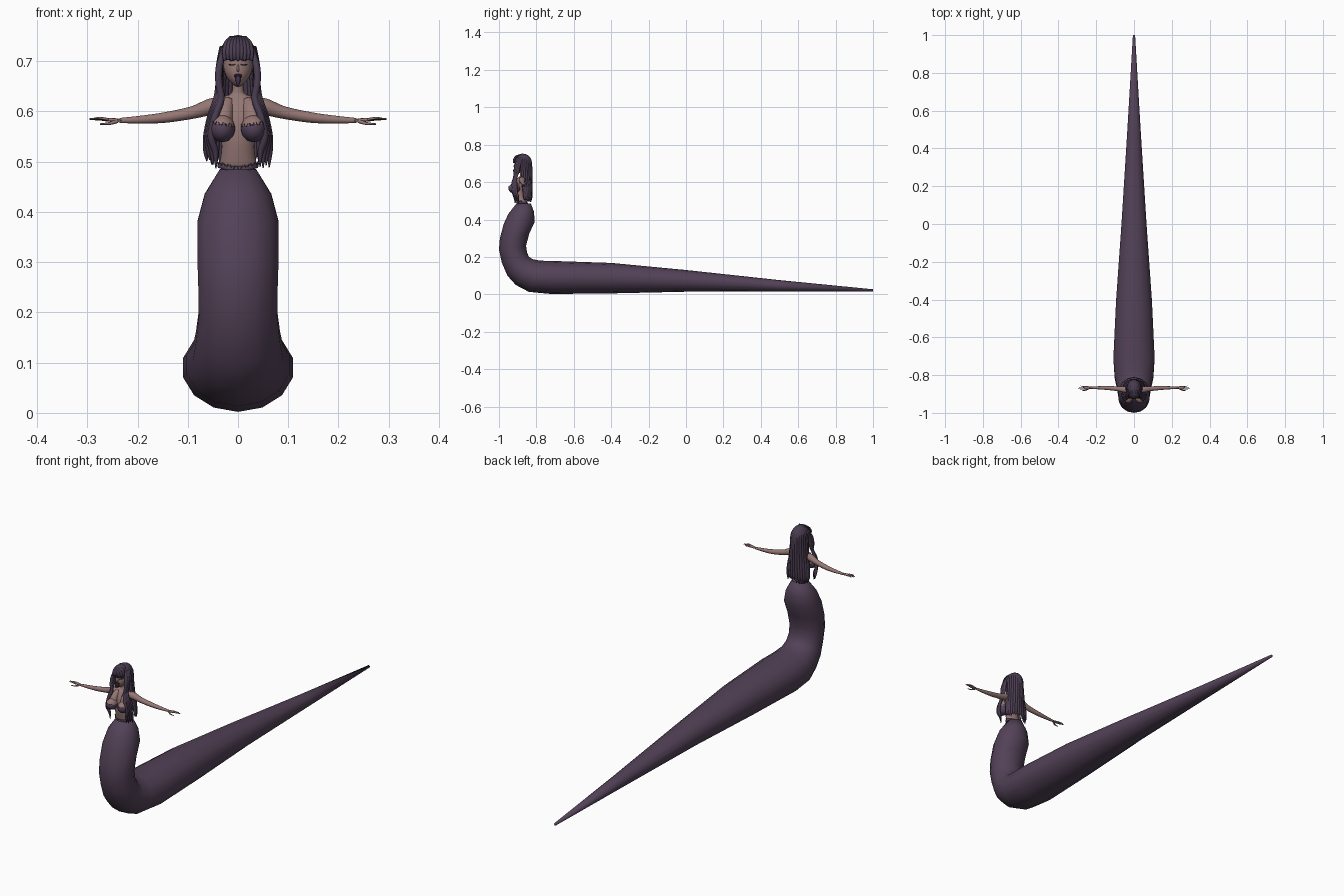
import bpy, bmesh, math, random
from mathutils import Vector, Matrix

random.seed(4)
if "Cube" in bpy.data.objects:
    bpy.data.objects.remove(bpy.data.objects["Cube"])

X, Y, Z = Vector((1, 0, 0)), Vector((0, 1, 0)), Vector((0, 0, 1))


def material(name, r, g, b):
    m = bpy.data.materials.new(name)
    m.use_nodes = True
    m.diffuse_color = (r, g, b, 1)
    m.node_tree.nodes["Principled BSDF"].inputs["Base Color"].default_value = (r, g, b, 1)
    return m


SCALE = material("dusky purple scales", .085, .054, .095)
HAIR = material("dark violet hair", .066, .044, .078)
SKIN = material("muted rose skin", .30, .185, .175)
CLOTH = material("plum cloth", .085, .055, .10)
DARK = material("near black", .015, .01, .018)
TONGUE = material("deep violet tongue", .06, .03, .07)


def finish(name, bm, *mats):
    bmesh.ops.recalc_face_normals(bm, faces=bm.faces)
    me = bpy.data.meshes.new(name)
    bm.to_mesh(me)
    bm.free()
    for m in mats:
        me.materials.append(m)
    me.shade_smooth()
    ob = bpy.data.objects.new(name, me)
    bpy.context.collection.objects.link(ob)
    return ob


def loft(name, rings, sides, mat):
    """Skin a row of ellipses, each given as centre and two half axes."""
    bm = bmesh.new()
    rows = []
    for c, u, v in rings:
        angles = [math.tau * k / sides for k in range(sides)]
        rows.append([bm.verts.new(c + u * math.cos(a) + v * math.sin(a)) for a in angles])
    for a, b in zip(rows, rows[1:]):
        for k in range(sides):
            n = (k + 1) % sides
            bm.faces.new((a[k], a[n], b[n], b[k]))
    bm.faces.new(rows[0])
    bm.faces.new(rows[-1])
    return finish(name, bm, mat)


def smooth_path(points, steps):
    p = [Vector(q) for q in points]
    p = [p[0]] + p + [p[-1]]
    out = []
    for a, b, c, d in zip(p, p[1:], p[2:], p[3:]):
        for k in range(steps):
            t = k / steps
            out.append(b + (c - a) * (t / 2) + (a * 2 - b * 5 + c * 4 - d) * (t * t / 2)
                       + (b * 3 - a - c * 3 + d) * (t ** 3 / 2))
    return out + [p[-1]]


def tube(name, points, mat, ref=Y, flat=1.0, sides=8, steps=4):
    """Tapered tube through (x, y, z, radius) points; ref sets its wide axis."""
    path = smooth_path(points, steps)
    rings = []
    for k, q in enumerate(path):
        t = path[min(k + 1, len(path) - 1)].xyz - path[max(k - 1, 0)].xyz
        u = t.cross(ref).normalized()
        v = u.cross(t).normalized()
        r = max(q.w, .0003)
        rings.append((q.xyz, u * r * flat, v * r))
    return loft(name, rings, sides, mat)


def ball(centre, size, segments=24):
    bm = bmesh.new()
    bmesh.ops.create_uvsphere(bm, u_segments=segments, v_segments=segments // 2 + 4, radius=1,
                              matrix=Matrix.Translation(centre) @ Matrix.Diagonal((*size, 1)))
    return bm


# Serpent tail: front/under point, back/upper point (y, z) and half width
TAIL = [(-.908, .484, -.83, .486, .037), (-.95, .43, -.812, .44, .068),
        (-.975, .375, -.81, .385, .083), (-.995, .3, -.838, .325, .083),
        (-1, .24, -.855, .26, .081), (-.985, .17, -.85, .225, .08),
        (-.955, .1, -.84, .2, .086), (-.91, .05, -.82, .188, .092),
        (-.84, .013, -.78, .18, .105), (-.72, .002, -.7, .178, .112),
        (-.4, .005, -.4, .168, .097), (0, .014, 0, .13, .068),
        (.5, .015, .5, .076, .036), (1, .015, 1, .027, .006)]
rings = []
for y0, z0, y1, z1, w in TAIL:
    low, high = Vector((0, y0, z0)), Vector((0, y1, z1))
    rings.append(((low + high) / 2, (high - low) / 2, X * w))
loft("serpent_tail", rings, 14, SCALE)

# Torso and neck: height, half width, half depth, y
TORSO = [(.488, .039, .028, -.875), (.52, .033, .025, -.885), (.55, .034, .026, -.888),
         (.59, .041, .026, -.885), (.618, .044, .021, -.878), (.63, .028, .016, -.874),
         (.638, .012, .012, -.875), (.67, .011, .011, -.878)]
loft("torso", [(Vector((0, q.w, q.x)), X * q.y, Y * q.z) for q in smooth_path(TORSO, 3)], 24, SKIN)

# Waist band dipping to a point, with stitches along its rim
band = loft("waist_band", [(Vector((0, -.875, z)), X * w, Y * (w - .01))
                           for z, w in ((.488, .04), (.492, .041), (.498, .04))], 24, CLOTH)
for v in band.data.vertices:
    v.co.z -= .011 * (1 - abs(v.co.x) / .041)


def stitches(name, points):
    for k, p in enumerate(points):
        lean = .0015 if k % 2 else -.0015
        tube(name, [(p.x - lean, p.y, p.z - .003, .0008), (p.x + lean, p.y, p.z + .003, .0008)],
             CLOTH, sides=4, steps=1)


rim = []
for k in range(17):
    a = math.pi * (k + .5) / 17
    x = .04 * math.cos(a)
    rim.append(Vector((x, -.876 - .03 * math.sin(a), .498 - .011 * (1 - abs(x) / .041))))
stitches("waist_stitch", rim)

for s, side in ((1, "left"), (-1, "right")):
    # Breast with a cloth cup on its lower part
    bm = ball((s * .031, -.918, .566), (.025, .031, .027), 28)
    for f in bm.faces:
        c = f.calc_center_median()
        f.material_index = int(c.z < .574 + .15 * (abs(c.x) - .03))
    finish(side + "_breast", bm, SKIN, CLOTH)
    edge = []
    for k in range(11):
        a = math.pi * (k + .5) / 11
        x = .031 + .0235 * math.cos(a)
        edge.append(Vector((s * x, -.919 - .0295 * math.sin(a), .575 + .15 * (x - .03))))
    stitches(side + "_cup_stitch", edge)

    # Upper chest slope and arm
    tube(side + "_chest", [(s * .018, -.884, .62, .012), (s * .026, -.9, .6, .017),
                           (s * .03, -.912, .575, .02)], SKIN, ref=X, sides=12)
    tube(side + "_arm", [(s * .025, -.878, .612, .015), (s * .052, -.876, .61, .0165),
                         (s * .09, -.872, .598, .0125), (s * .145, -.868, .588, .0105),
                         (s * .19, -.867, .584, .008), (s * .236, -.867, .582, .005)], SKIN, sides=12)
    # Palm, fingers and thumb
    tube(side + "_palm", [(s * .23, -.867, .582, .005), (s * .245, -.867, .583, .009),
                          (s * .264, -.867, .584, .009)], SKIN, flat=.4)
    for k in range(4):
        y = -.875 + .0052 * k
        reach = (.287, .297, .295, .284)[k]
        tube(side + "_finger", [(s * .258, y, .584, .0027), (s * .275, y, .587 - .001 * k, .0024),
                                (s * reach, y + .001 * k, .586 - .001 * k, .0012)], SKIN, sides=6)
    tube(side + "_thumb", [(s * .24, -.872, .581, .004), (s * .256, -.88, .576, .003),
                           (s * .275, -.882, .575, .0014)], SKIN, sides=6)

    # Closed eye lashes and brows
    for name, z, r in (("_lash", .694, .0011), ("_brow", .703, .0007)):
        tube(side + name, [(s * .005, -.9175, z, r / 2), (s * .011, -.9165, z - .002, r),
                           (s * .018, -.9115, z, r)], DARK, ref=Z, sides=6)

    # Long locks falling over the shoulders
    for k in range(4):
        o = .006 * (k - 1.5)
        j = random.uniform(-.01, .01)
        tube(side + "_front_lock",
             [(s * (.028 + o / 3), -.885 + o, .728, .006), (s * .037, -.9 + o, .69, .007),
              (s * .038, -.906 + o, .655, .007), (s * (.038 + o / 2), -.913 + o / 2, .625, .007),
              (s * (.05 + o / 2), -.918 + o, .59, .007), (s * (.058 + o / 2), -.916 + o, .55, .007),
              (s * (.054 + o), -.908 + o, .52, .006), (s * (.053 + o), -.905 + o, .495 + j, .001)],
             HAIR, ref=X)

# Head narrowing to the chin
bm = ball((0, -.886, .69), (.029, .032, .041), 28)
for v in bm.verts:
    drop = max(0, .69 - v.co.z) / .041
    v.co.x *= 1 - .35 * drop * drop
    v.co.y -= .006 * drop
finish("head", bm, SKIN)
tube("nose", [(0, -.916, .694, .0015), (0, -.92, .684, .0025), (0, -.917, .681, .002)], SKIN, ref=X)
finish("mouth", ball((0, -.9165, .6705), (.0085, .003, .0045), 16), DARK)
tube("tongue", [(0, -.914, .67, .005), (0, -.921, .667, .005), (0, -.922, .658, .0042),
                (0, -.92, .651, .0015)], TONGUE, ref=X, flat=.4)

# Hair cap, open over the face
bm = ball((0, -.873, .706), (.037, .048, .046), 32)
gone = [f for f in bm.faces if f.calc_center_median().z < .708 and f.calc_center_median().y < -.887]
bmesh.ops.delete(bm, geom=gone, context="FACES")
finish("hair_cap", bm, HAIR)

# Blunt fringe
for k in range(9):
    x = .0066 * (k - 4)
    back = 9 * x * x
    tube("fringe_lock", [(x * .5, -.885, .748, .004), (x * .85, -.91 + back, .737, .0055),
                         (x, -.922 + back, .718, .0052),
                         (x, -.923 + back, .701 + .002 * (k % 2), .003)], HAIR, ref=X, flat=.7)

# Long hair down the back
for k in range(15):
    a = math.radians(-95 + 190 * k / 14)
    sn, cs = math.sin(a), math.cos(a)
    end = .495 + random.uniform(-.005, .014)
    tube("back_lock", [(.018 * sn, -.872 + .02 * cs, .742, .007),
                       (.033 * sn, -.872 + .041 * cs, .715, .0075),
                       (.036 * sn, -.872 + .045 * cs, .67, .0078),
                       (.042 * sn, -.868 + .042 * cs, .61, .008),
                       (.05 * sn, -.862 + .036 * cs, .56, .0085),
                       (.053 * sn, -.86 + .034 * cs, .52, .0075),
                       (.053 * sn, -.86 + .032 * cs, end, .0015)],
         HAIR, ref=Vector((cs, -sn, 0)), flat=.7)
